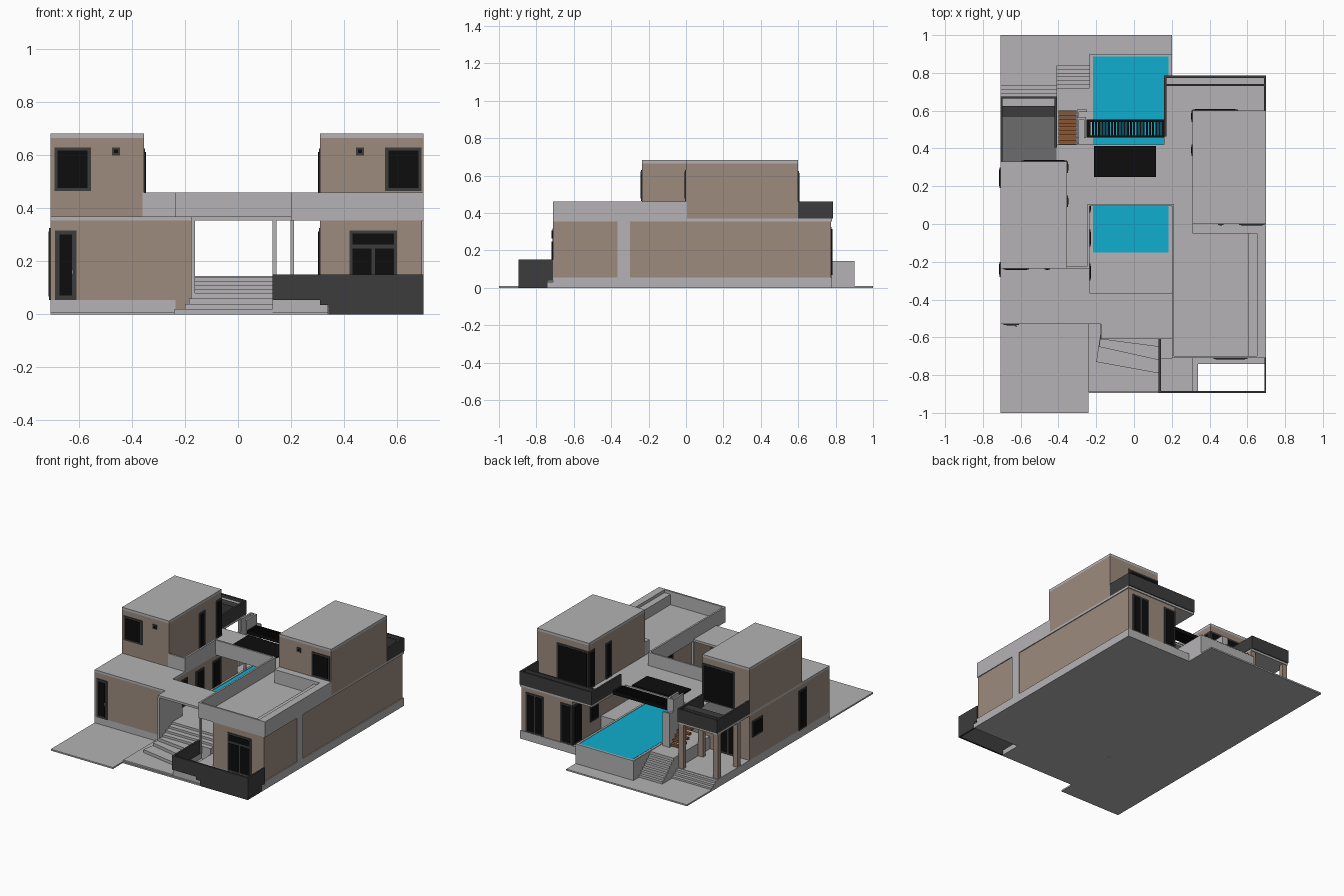
import bpy
import bmesh

default_cube = bpy.data.objects.get("Cube")
if default_cube:
    bpy.data.objects.remove(default_cube, do_unlink=True)


def material(name, red, green, blue):
    mat = bpy.data.materials.new(name)
    mat.use_nodes = True
    mat.diffuse_color = (red, green, blue, 1)
    shader = next(n for n in mat.node_tree.nodes if n.type == "BSDF_PRINCIPLED")
    shader.inputs["Base Color"].default_value = (red, green, blue, 1)
    return mat


concrete = material("pale concrete", .46, .45, .46)
stucco = material("beige stucco", .34, .26, .21)
charcoal = material("charcoal panel", .045, .045, .045)
glass = material("black glass", .004, .004, .004)
water = material("pool water", .005, .42, .62)
timber = material("brown timber", .27, .09, .03)
slate = material("slate floor", .15, .15, .15)

# Shared levels and wall lines
LEFT, RIGHT = -.707, .7
BASE, DECK, CEILING, ROOF, PARAPET = .055, .14, .355, .37, .46
UPPER_WALL, UPPER_ROOF = .665, .682
FRONT, BACK = -.71, .78
LEFT_FRONT, LEFT_BACK = -.53, .33
COURT_LEFT, COURT_RIGHT, COURT_FRONT, COURT_BACK = -.235, .2, -.365, .1
ROOM_LEFT, ROOM_BACK = .31, .6
LEFT_TOWER, LEFT_TOWER_FRONT = -.355, -.235
BALCONY, BALCONY_BACK, WING_EDGE = -.41, .67, .16


def prism(name, mat, outline, bottom, top):
    """Extrude a flat outline between two heights."""
    bm = bmesh.new()
    face = bm.faces.new([bm.verts.new((x, y, bottom)) for x, y in outline])
    extruded = bmesh.ops.extrude_face_region(bm, geom=[face])["geom"]
    verts = [v for v in extruded if isinstance(v, bmesh.types.BMVert)]
    bmesh.ops.translate(bm, verts=verts, vec=(0, 0, top - bottom))
    bmesh.ops.recalc_face_normals(bm, faces=bm.faces)
    mesh = bpy.data.meshes.new(name)
    bm.to_mesh(mesh)
    bm.free()
    mesh.materials.append(mat)
    obj = bpy.data.objects.new(name, mesh)
    bpy.context.collection.objects.link(obj)
    return obj


def box(name, mat, left, right, front, back, bottom, top):
    outline = [(left, front), (right, front), (right, back), (left, back)]
    return prism(name, mat, outline, bottom, top)


def wall_run(name, mat, path, bottom, top, thick=.012):
    """Thin walls along an axis-aligned path."""
    half = thick / 2
    for (ax, ay), (bx, by) in zip(path, path[1:]):
        box(name, mat, min(ax, bx) - half, max(ax, bx) + half,
            min(ay, by) - half, max(ay, by) + half, bottom, top)


def opening(name, side, plane, start, end, bottom, top, panes=1, rim=.012):
    """Charcoal frame plate with black panes, on a wall facing the given side."""
    sign = -1 if side in ("front", "left") else 1

    def plate(label, mat, a, b, low, high, depth):
        near, far = sorted((plane, plane + sign * depth))
        if side in ("front", "back"):
            box(label, mat, a, b, near, far, low, high)
        else:
            box(label, mat, near, far, a, b, low, high)

    plate(name + "_frame", charcoal, start, end, bottom, top, .005)
    width = (end - start - rim) / panes
    for i in range(panes):
        a = start + rim + i * width
        plate(name + "_glass", glass, a, a + width - rim, bottom + rim, top - rim, .008)


# Ground slab and plinths
prism("ground_slab", concrete,
      [(LEFT, -1), (-.24, -1), (-.24, -.895), (.34, -.895), (.34, -.73), (RIGHT, -.73),
       (RIGHT, BACK), (COURT_RIGHT, BACK), (COURT_RIGHT, 1), (LEFT, 1)], 0, .01)
box("left_plinth", concrete, LEFT, COURT_LEFT, LEFT_FRONT, BALCONY_BACK, 0, BASE)
box("right_plinth", concrete, COURT_RIGHT, RIGHT, FRONT, BACK, 0, BASE)
box("terrace_step", concrete, .3, RIGHT, -.74, FRONT, 0, .03)
box("front_yard_floor", concrete, .13, ROOM_LEFT, -.885, FRONT, 0, BASE)
box("front_yard_step", concrete, ROOM_LEFT, .34, -.885, FRONT, 0, .035)

# Courtyard deck, raised pool and its rim
box("court_deck", concrete, COURT_LEFT, ROOM_LEFT, -.46, LEFT_TOWER_FRONT / -.5, 0, DECK)
box("side_deck", concrete, BALCONY, COURT_LEFT, LEFT_BACK, .7, 0, DECK)
box("pool_body", concrete, COURT_LEFT, COURT_RIGHT, -.165, .9, 0, DECK)
box("pool_water", water, -.217, .182, -.152, .888, DECK, DECK + .003)
wall_run("pool_rim", concrete, [(-.227, -.16), (.191, -.16), (.191, .894), (-.227, .894),
                                (-.227, -.16)], DECK, DECK + .004, .014)

# Fanned entrance stairs, then straight flight under the roof
box("entrance_platform", concrete, -.24, .13, -.89, LEFT_FRONT, 0, .02)
fan = [(-.2, -.73, -.79), (-.185, -.65, -.72), (-.175, -.61, -.65)]
for i, (x, left_y, right_y) in enumerate(fan):
    prism("fan_step", concrete, [(x, left_y), (.13, right_y), (.13, LEFT_FRONT),
                                 (-.17, LEFT_FRONT)], 0, .04 + i * .02)
for i in range(4):
    box("inner_step", concrete, -.175, .2, -.58 + i * .035, -.45, 0, .095 + i * .015)

# Garden stairs at the back
for i in range(7):
    box("pool_stair", concrete, BALCONY, COURT_LEFT, .69, .84 - i * .02, 0, .026 + i * .019)
for i in range(3):
    box("garden_step", concrete, LEFT, BALCONY, .66, .735 - i * .022, 0, .022 + i * .015)

# Ground-floor rooms
box("left_room", stucco, LEFT, COURT_LEFT, LEFT_FRONT, LEFT_BACK, BASE, CEILING)
box("left_hall", stucco, COURT_LEFT, -.175, LEFT_FRONT, COURT_FRONT, 0, CEILING)
box("right_room", stucco, ROOM_LEFT, RIGHT - .006, FRONT, BACK - .006, BASE, CEILING)
box("side_pilaster", concrete, RIGHT - .01, RIGHT, -.365, -.3, BASE, CEILING)
box("entrance_wall", concrete, -.178, -.162, -.61, COURT_FRONT, 0, CEILING)

# Flat roofs around the open court
box("left_roof", concrete, LEFT, COURT_LEFT, LEFT_FRONT, LEFT_BACK, CEILING, ROOF)
box("entrance_roof", concrete, COURT_LEFT, COURT_RIGHT, LEFT_FRONT, COURT_FRONT, CEILING, ROOF)
box("entrance_canopy", concrete, -.175, COURT_RIGHT, -.61, LEFT_FRONT, CEILING, ROOF)
box("right_roof", concrete, COURT_RIGHT, RIGHT, FRONT, BACK, CEILING, ROOF)
box("bridge_roof", concrete, BALCONY, COURT_RIGHT, COURT_BACK, .42, CEILING, ROOF)
box("wing_edge_roof", concrete, WING_EDGE, COURT_RIGHT, .42, BACK, CEILING, ROOF)

# Roof terrace parapets
wall_run("right_parapet", concrete, [(.206, COURT_BACK), (.206, -.704), (.694, -.704),
                                     (.694, 0)], ROOF, PARAPET)
box("terrace_bench", concrete, .605, .655, FRONT, -.05, ROOF, PARAPET - .02)
box("terrace_ledge", concrete, .65, RIGHT, FRONT, -.05, ROOF, PARAPET)
box("terrace_back_ledge", concrete, ROOM_LEFT, RIGHT, -.05, 0, ROOF, PARAPET)
wall_run("court_parapet", concrete, [(LEFT_TOWER, -.229), (-.241, -.229), (-.241, COURT_BACK),
                                     (.206, COURT_BACK)], ROOF, PARAPET)

# Upper-floor blocks with roof caps
for name, left, right, front, back in (
        ("left_upper", LEFT, LEFT_TOWER, LEFT_TOWER_FRONT, LEFT_BACK),
        ("right_upper", ROOM_LEFT, RIGHT, 0, ROOM_BACK)):
    box(name + "_walls", stucco, left, right, front, back, ROOF, UPPER_WALL)
    box(name + "_cap", concrete, left, right, front, back, UPPER_WALL, UPPER_ROOF)
    sign = -1 if left < 0 else 1
    a, b = sorted((sign * .555, sign * .692))
    opening(name + "_window", "front", front, a, b, .465, .63)
    a, b = sorted((sign * .445, sign * .475))
    opening(name + "_vent", "front", front, a, b, .6, .63, rim=.008)
    # Glazed corner and door towards the pool
    inner, facing = (right, "right") if sign < 0 else (left, "left")
    a, b = sorted((inner, inner + sign * .24))
    opening(name + "_balcony_door", "back", back, a, b, ROOF, .625)
    opening(name + "_corner_glass", facing, inner, back - .06, back, ROOF, .625)
    opening(name + "_side_door", facing, inner, back - .24, back - .18, ROOF, .61)

# Ground-floor doors and windows
opening("front_door", "front", LEFT_FRONT, -.69, -.61, BASE, .317, rim=.016)
box("front_door_handle", concrete, -.627, -.62, -.545, -.538, .15, .17)
opening("terrace_doors", "front", FRONT, .42, .6, BASE, .26, panes=2)
opening("terrace_transom", "front", FRONT, .42, .6, .252, .317)
opening("left_side_door", "left", LEFT, -.28, -.2, BASE, .325)
opening("left_side_window", "left", LEFT, .19, .3, .2, .31)
opening("rear_left_door", "back", LEFT_BACK, -.64, -.46, BASE, .32, panes=2)
opening("rear_right_doors", "back", BACK - .006, .53, .66, BASE, .325, panes=2)
opening("rear_corner_glass", "back", BACK - .006, ROOM_LEFT, .4, BASE, .325)
opening("rear_corner_side", "left", ROOM_LEFT, .68, BACK - .006, BASE, .325)
for front in (-.3, -.05, .5):
    opening("right_court_door", "left", ROOM_LEFT, front, front + .09, DECK, .325)
for front in (-.3, -.12, .06):
    opening("left_court_door", "right", COURT_LEFT, front, front + .09, DECK, .325)

# Columns of the court and of the left balcony
for x, y in ((.138, -.6), (.205, -.37), (.205, COURT_BACK), (-.228, .4)):
    box("court_column", concrete, x - .007, x + .007, y - .007, y + .007, BASE, CEILING)
for x in (-.688, -.428):
    for y in (.44, .65):
        box("balcony_column", stucco, x - .018, x + .018, y - .015, y + .015, BASE, CEILING)

# Left balcony with planter
box("left_balcony_slab", concrete, LEFT, BALCONY, LEFT_BACK, BALCONY_BACK, CEILING, ROOF)
box("left_balcony_floor", slate, LEFT, BALCONY, LEFT_BACK, .57, ROOF, ROOF + .006)
wall_run("left_balcony_parapet", charcoal, [(-.702, LEFT_BACK), (-.702, BALCONY_BACK),
                                            (-.414, BALCONY_BACK), (-.414, .41)], ROOF, PARAPET)
box("left_planter_wall", charcoal, LEFT, BALCONY, .57, .626, ROOF, PARAPET - .01)
box("left_planter_soil", concrete, LEFT, BALCONY, .626, BALCONY_BACK, ROOF, PARAPET - .02)

# Right balcony with planter
wall_run("right_balcony_parapet", charcoal, [(.694, ROOM_BACK), (.694, BACK), (.166, BACK),
                                             (.166, .47)], ROOF, PARAPET)
wall_run("right_planter_wall", charcoal, [(.166, .736), (.694, .736)], ROOF, PARAPET)
box("right_planter_soil", concrete, .166, .694, .736, BACK, ROOF, PARAPET - .02)

# Skylight and slatted pergola over the pool
box("skylight", glass, -.212, .117, .25, .412, ROOF, ROOF + .009)
wall_run("pergola_frame", glass, [(-.245, .463), (.155, .463), (.155, .547), (-.245, .547),
                                  (-.245, .463)], CEILING + .002, ROOF + .012)
for i in range(24):
    x = -.24 + i * .0168
    box("pergola_slat", glass, x, x + .011, .46, .55, CEILING + .005, ROOF + .008)

# Timber stair to the roof with its guard walls
for i in range(9):
    y = .6 - i * .022
    box("timber_tread", timber, -.4, -.305, y - .02, y, DECK + .01 + i * .023, DECK + .025 + i * .023)
wall_run("stair_guard", concrete, [(-.296, .43), (-.296, .6), (-.255, .6)], DECK, ROOF)
wall_run("stair_head_wall", concrete, [(-.296, .46), (-.296, .56), (-.26, .56), (-.26, .46)],
         CEILING, PARAPET - .01)

# Stepped charcoal fence round the front yard
box("fence_return", charcoal, .13, .142, -.89, -.61, BASE, .15)
for left, right, bottom in ((.13, ROOM_LEFT, BASE), (ROOM_LEFT, .342, .035), (.342, RIGHT, 0)):
    box("fence_front", charcoal, left, right, -.895, -.883, bottom, .15)
box("fence_side", charcoal, RIGHT - .01, RIGHT, -.895, -.74, 0, .15)
box("fence_side_end", charcoal, RIGHT - .01, RIGHT, -.74, FRONT, .04, .15)
